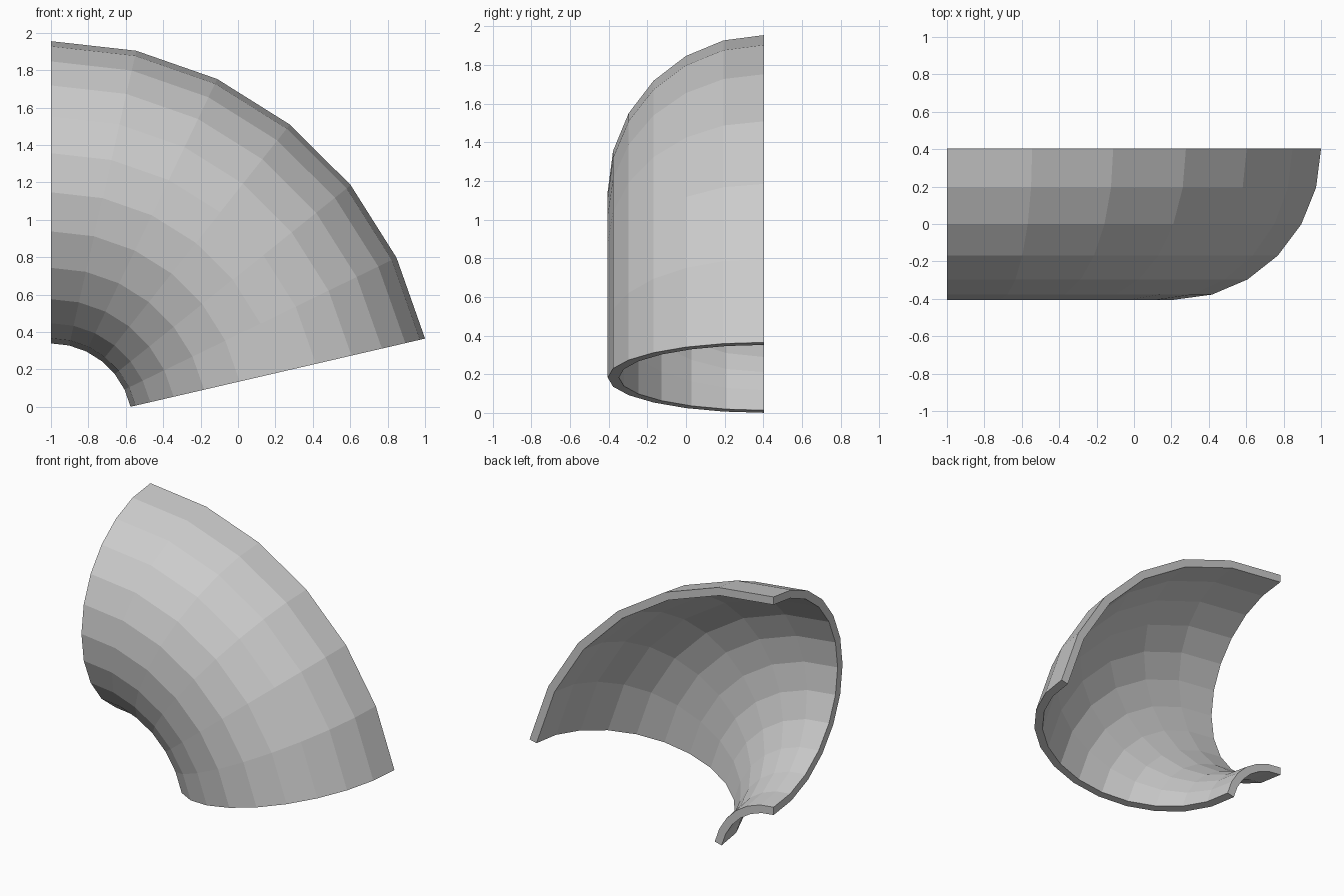
import bpy, bmesh
from math import sin, cos, pi, radians

if "Cube" in bpy.data.objects:
    bpy.data.objects.remove(bpy.data.objects["Cube"])

R, r, t = 1.245, 0.808, 0.058      # bend radius, pipe radius, wall thickness
SIDES, STEPS = 12, 6               # half-circle sides, bend segments
START, END = radians(90), radians(13.03)
CX, CY, CZ = -1.0, 0.403, -0.098   # bend centre


def half_circle(rad):
    return [(R + rad * cos(pi * i / SIDES), -rad * sin(pi * i / SIDES))
            for i in range(SIDES + 1)]


# C-shaped wall cross-section: outer arc, then inner arc back
profile = half_circle(r) + half_circle(r - t)[::-1]
n = len(profile)

# Sweep the cross-section around the bend
bm = bmesh.new()
rings = []
for s in range(STEPS + 1):
    a = START + (END - START) * s / STEPS
    rings.append([bm.verts.new((CX + d * cos(a), CY + y, CZ + d * sin(a)))
                  for d, y in profile])
for p, q in zip(rings, rings[1:]):
    for i in range(n):
        j = (i + 1) % n
        bm.faces.new((p[i], p[j], q[j], q[i]))

# Close the two end rims
for ring in (rings[0], rings[-1]):
    for i in range(SIDES):
        bm.faces.new((ring[i], ring[i + 1], ring[n - 2 - i], ring[n - 1 - i]))
bmesh.ops.recalc_face_normals(bm, faces=bm.faces)

mesh = bpy.data.meshes.new("half_pipe_elbow")
bm.to_mesh(mesh)
bm.free()
bpy.context.collection.objects.link(bpy.data.objects.new("half_pipe_elbow", mesh))
